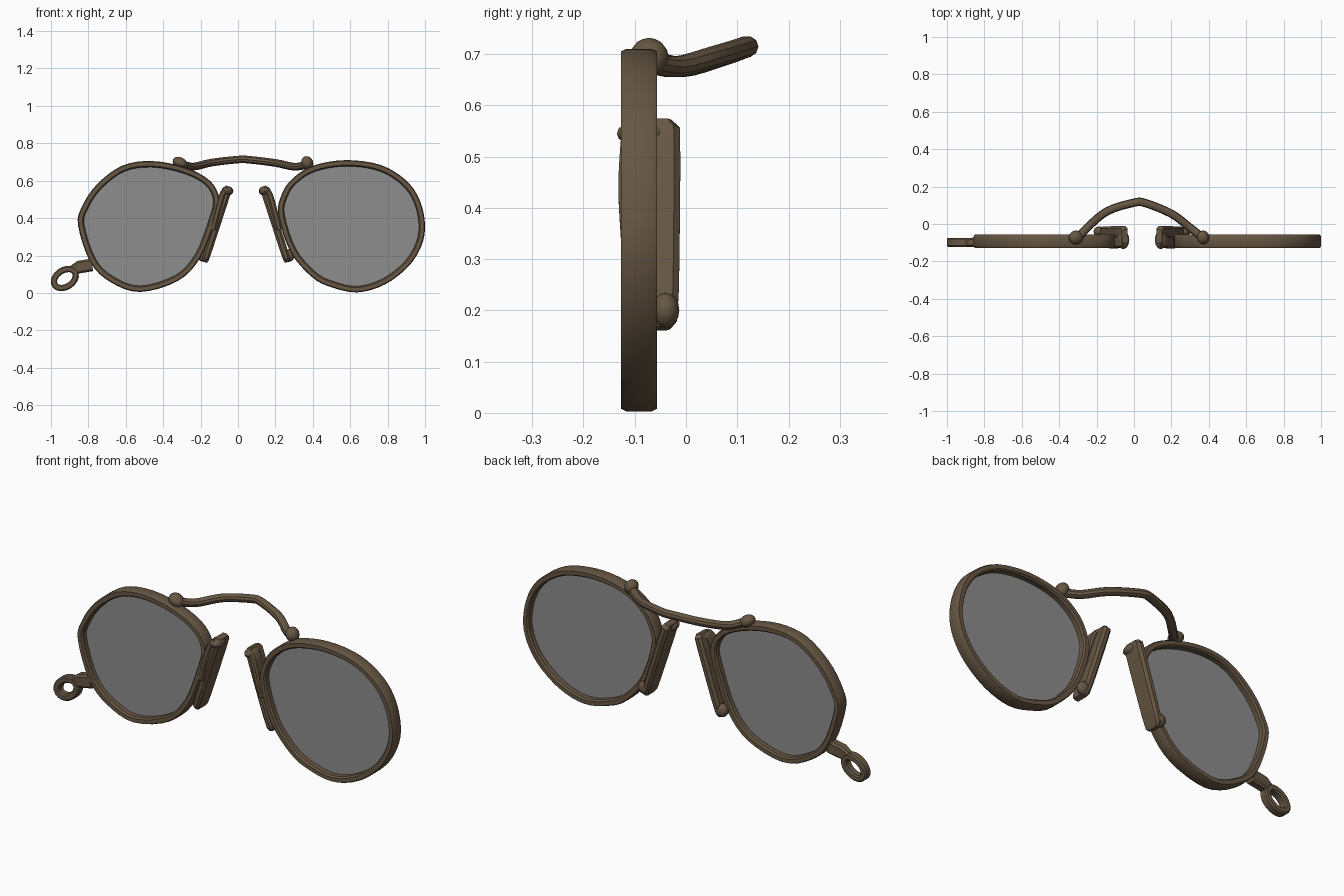
import bpy, bmesh, math
from mathutils import Vector, Matrix

if "Cube" in bpy.data.objects:
    bpy.data.objects.remove(bpy.data.objects["Cube"])

def material(name, rgba):
    m = bpy.data.materials.new(name)
    m.diffuse_color = rgba
    m.use_nodes = True
    m.node_tree.nodes["Principled BSDF"].inputs["Base Color"].default_value = m.diffuse_color
    return m

BRONZE = material("aged bronze", (0.135, 0.095, 0.057, 1))
GLASS = material("grey glass", (0.27, 0.27, 0.27, 0.65))
Y, Z = Vector((0, 1, 0)), Vector((0, 0, 1))
RIM_Y = -0.092

def finish(name, bm, mat):
    bmesh.ops.recalc_face_normals(bm, faces=bm.faces)
    me = bpy.data.meshes.new(name)
    bm.to_mesh(me)
    bm.free()
    me.materials.append(mat)
    ob = bpy.data.objects.new(name, me)
    bpy.context.collection.objects.link(ob)
    bpy.ops.object.select_all(action='DESELECT')
    ob.select_set(True)
    bpy.context.view_layer.objects.active = ob
    bpy.ops.object.shade_smooth_by_angle(angle=math.radians(35))
    return ob

def spline(pts, closed, n=4):
    """Catmull-Rom curve through the points."""
    pts = [Vector(p) for p in pts]
    k, out = len(pts), []
    at = lambda i: pts[i % k] if closed else pts[max(0, min(k - 1, i))]
    for i in range(k if closed else k - 1):
        a, b, c, d = (at(i + j) for j in (-1, 0, 1, 2))
        for s in range(n):
            t = s / n
            out.append(0.5 * (2*b + (c - a)*t + (2*a - 5*b + 4*c - d)*t*t + (3*b - a - 3*c + d)*t**3))
    return out if closed else out + [pts[-1]]

def frames(path, ref, closed):
    k = len(path)
    for i, p in enumerate(path):
        q = path[(i + 1) % k] if closed else path[min(i + 1, k - 1)]
        r = path[i - 1] if closed else path[max(i - 1, 0)]
        t = (q - r).normalized()
        a = t.cross(ref).normalized()
        yield p, a, a.cross(t)

def sweep(name, path, section, ref, closed=False, scales=None):
    """Sweep a section (side, up) along a path."""
    bm = bmesh.new()
    rings = []
    for i, (p, a, b) in enumerate(frames(path, ref, closed)):
        s = scales[i] if scales else 1
        rings.append([bm.verts.new(p + (a*u + b*v) * s) for u, v in section])
    n = len(section)
    for i in range(len(rings) if closed else len(rings) - 1):
        r, q = rings[i], rings[(i + 1) % len(rings)]
        for j in range(n):
            bm.faces.new((r[j], r[(j+1) % n], q[(j+1) % n], q[j]))
    if not closed:
        bm.faces.new(rings[0])
        bm.faces.new(rings[-1])
    return finish(name, bm, BRONZE)

def oval(u, v, n=10):
    return [(u * math.cos(2*math.pi*i/n), v * math.sin(2*math.pi*i/n)) for i in range(n)]

def slab(u, v, c):
    return [(-u, -v+c), (-u, v-c), (-u+c, v), (u-c, v), (u, v-c), (u, -v+c), (u-c, -v), (-u+c, -v)]

def knob(name, loc, size, tilt=0):
    bm = bmesh.new()
    m = Matrix.Translation(loc) @ Matrix.Rotation(tilt, 4, 'Y') @ Matrix.Diagonal((*size, 1))
    bmesh.ops.create_uvsphere(bm, u_segments=12, v_segments=8, radius=1, matrix=m)
    return finish(name, bm, BRONZE)

# rims and lenses
outlines = {
    "left": [(-.10, .50), (-.15, .60), (-.28, .67), (-.46, .705), (-.62, .68), (-.755, .58),
             (-.835, .46), (-.855, .36), (-.79, .165), (-.685, .06), (-.525, .005),
             (-.32, .065), (-.20, .19), (-.125, .38)],
    "right": [(1.0, .365), (.97, .50), (.895, .605), (.76, .685), (.575, .71), (.40, .68),
              (.29, .61), (.235, .53), (.215, .42), (.28, .22), (.395, .085), (.50, .03),
              (.64, .003), (.785, .045), (.91, .14), (.98, .25)],
}
rim_section = [(.005, -.035), (0, -.025), (0, .025), (.005, .035),
               (.026, .035), (.033, .026), (.033, -.026), (.026, -.035)]
for side, pts in outlines.items():
    path = spline([(x, RIM_Y, z) for x, z in pts], True)
    sweep(side + "_rim", path, rim_section, Y, True)
    bm = bmesh.new()
    bm.faces.new([bm.verts.new(p + a * .025) for p, a, b in frames(path, Y, True)])
    bmesh.ops.triangulate(bm, faces=bm.faces)
    finish(side + "_lens", bm, GLASS)

# arched bridge with its end knobs
bridge = spline([(-.30, -.075, .69), (-.24, -.01, .675), (-.14, .07, .697), (0, .114, .713),
                 (.06, .112, .712), (.20, .055, .695), (.30, -.02, .675), (.37, -.075, .685)], False)
sweep("bridge", bridge, oval(.022, .021), Z)
knob("left_bridge_knob", (-.31, -.072, .695), (.042, .038, .03), .5)
knob("right_bridge_knob", (.37, -.072, .695), (.032, .038, .037), -.4)

# nose pads, mirrored about the middle of the bridge
for side, s in (("left", -1), ("right", 1)):
    P = lambda dx, y, z: Vector((.043 + s * dx, y, z))
    top, low = P(.092, -.066, .57), P(.222, -.066, .165)
    path = [top.lerp(low, t) for t in (0, .04, .2, .5, .8, .96, 1)]
    sweep(side + "_nose_pad", path, slab(.021, .054, .012), Y,
          scales=[.7, 1, 1.02, 1, .97, .9, .65])
    # folded spring arm from the pad top back to the rim
    arm = spline([P(.098, -.09, .555), P(.125, -.095, .53), P(.152, -.10, .44),
                  P(.178, -.095, .34)], False)
    sweep(side + "_pad_arm", arm, slab(.016, .032, .008), Y)
    knob(side + "_pad_top", P(.10, -.085, .545), (.032, .05, .026))
    knob(side + "_pad_foot", P(.228, -.04, .20), (.032, .027, .034))

# cord eyelet on the left rim
ring = [(-.926 + .058*math.cos(t)*1.0 + .008*math.sin(t), -.098, .077 + .05*math.sin(t) + .01*math.cos(t))
        for t in (2*math.pi*i/20 for i in range(20))]
sweep("eyelet_ring", [Vector(p) for p in ring], slab(.017, .024, .007), Y, True)
sweep("eyelet_tab", [Vector((-.89, -.098, .118)), Vector((-.85, -.098, .138)), Vector((-.78, -.098, .15))],
      slab(.034, .026, .01), Y, scales=[.75, 1, 1])
